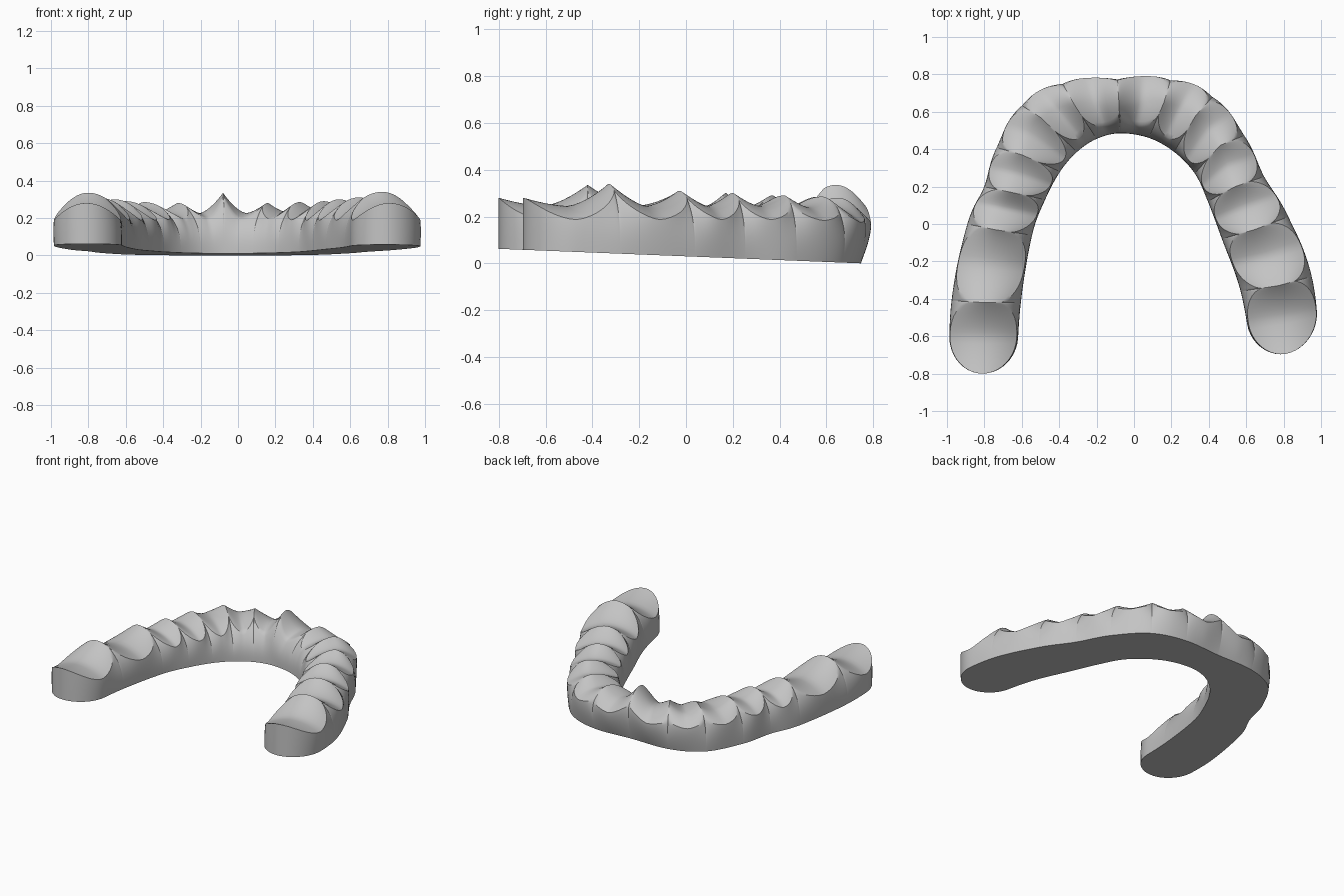
import bpy, bmesh, math
from mathutils import Vector

cube = bpy.data.objects.get("Cube")
if cube:
    bpy.data.objects.remove(cube)

# Stations between hollows: ridge x, y, outer wall x, y, inner wall x, y, peak height
STATIONS = [Vector(s) for s in (
    (-.81, -.80, -.99, -.80, -.63, -.80, .28),
    (-.80, -.42, -.98, -.41, -.605, -.42, .335),
    (-.745, -.03, -.895, 0, -.545, -.06, .31),
    (-.66, .17, -.805, .20, -.475, .13, .30),
    (-.60, .37, -.74, .41, -.395, .28, .29),
    (-.50, .57, -.61, .64, -.305, .385, .285),
    (-.32, .64, -.39, .765, -.20, .455, .28),
    (-.08, .64, -.09, .79, -.075, .485, .335),
    (.16, .65, .20, .785, .08, .46, .28),
    (.33, .58, .43, .69, .215, .385, .285),
    (.46, .42, .595, .475, .325, .27, .29),
    (.54, .20, .70, .255, .395, .12, .30),
    (.645, -.03, .83, .04, .47, -.08, .31),
    (.77, -.33, .955, -.28, .57, -.36, .34),
    (.81, -.695, .995, -.66, .635, -.72, .28))]
HOLLOWS = len(STATIONS) - 1
STEPS, WALL, CAP = 20, 12, 16


def along(u):
    """Smooth interpolation of the stations."""
    i = min(int(u), HOLLOWS - 1)
    t = u - i
    b, c = STATIONS[i], STATIONS[i + 1]
    a = STATIONS[i - 1] if i else 2 * b - c
    d = STATIONS[i + 2] if i + 2 <= HOLLOWS else 2 * c - b
    return b + .5 * t * ((c - a) + t * ((2 * a - 5 * b + 4 * c - d) + t * (3 * (b - c) + d - a)))


def section(hollow, s):
    """Closed cross-section at position s (-1 to 1) inside one hollow."""
    u = hollow + (s + 1) / 2
    here = along(u)
    ridge_xy, outer, inner = (Vector(here[k:k + 2]) for k in (0, 2, 4))
    front = max(0, 1 - abs(u - HOLLOWS / 2) / 3.5)
    front = front * front * (3 - 2 * front)

    # Rounded ends, and hollows pinched where they meet
    end = min(u, HOLLOWS - u)
    taper = math.sqrt(max(0, 1 - (1 - 2 * end) ** 2)) if end < .5 else 1
    bulge = 1 if end < .5 else max(0, 1 - abs(s) ** 2.4) ** .65
    rim_out = (.46 + .36 * front) * (1 - bulge) + .97 * bulge
    rim_in = (.44 - .14 * front) * (1 - bulge) + (.96 - .28 * front) * bulge

    peak = STATIONS[hollow + (s > 0)][6]
    valley = .245 - .02 * front
    crest = valley + (peak - valley) * abs(s) ** 1.55
    drop = .062 + .07 * (1 - bulge)

    def cap_height(f):
        return crest - drop * (f * taper) ** 2

    def place(side, f):
        return ridge_xy + (side - ridge_xy) * f * taper

    def wall(side, rim, undercut):
        pts = []
        for k in range(WALL):
            p = k / WALL
            f = (rim + (1 - rim) * (1 - p ** 2.8)) * (1 - undercut * (1 - p) ** 1.5)
            xy = place(side, f)
            base = .03 - .04 * xy.y
            pts.append(Vector((xy.x, xy.y, base + (cap_height(rim) - base) * p)))
        return pts

    ring = wall(inner, rim_in, 0)
    for k in range(CAP + 1):
        f = -rim_in + (rim_in + rim_out) * k / CAP
        xy = place(outer if f > 0 else inner, abs(f))
        ring.append(Vector((xy.x, xy.y, cap_height(f))))
    return ring + wall(outer, rim_out, .03 + .34 * front)[::-1]


# Sections along the whole arch, closer together near each pinch
rings = []
for hollow in range(HOLLOWS):
    for k in range(STEPS + (hollow == HOLLOWS - 1)):
        rings.append(section(hollow, -math.cos(math.pi * k / STEPS)))

bm = bmesh.new()
loops = [[bm.verts.new(p) for p in ring] for ring in rings]
for a, b in zip(loops, loops[1:]):
    for k in range(len(a)):
        n = (k + 1) % len(a)
        bm.faces.new((a[k], a[n], b[n], b[k]))
bmesh.ops.remove_doubles(bm, verts=bm.verts, dist=.0004)
bmesh.ops.recalc_face_normals(bm, faces=bm.faces)

mesh = bpy.data.meshes.new("scalloped_arch")
bm.to_mesh(mesh)
bm.free()
arch = bpy.data.objects.new("scalloped_arch", mesh)
bpy.context.collection.objects.link(arch)

# Plain grey
grey = bpy.data.materials.new("plain_grey")
grey.use_nodes = True
colour = (.55, .55, .55, 1)
grey.diffuse_color = colour
grey.node_tree.nodes["Principled BSDF"].inputs["Base Color"].default_value = colour
mesh.materials.append(grey)

bpy.ops.object.select_all(action='DESELECT')
arch.select_set(True)
bpy.context.view_layer.objects.active = arch
bpy.ops.object.shade_smooth_by_angle(angle=math.radians(35))
